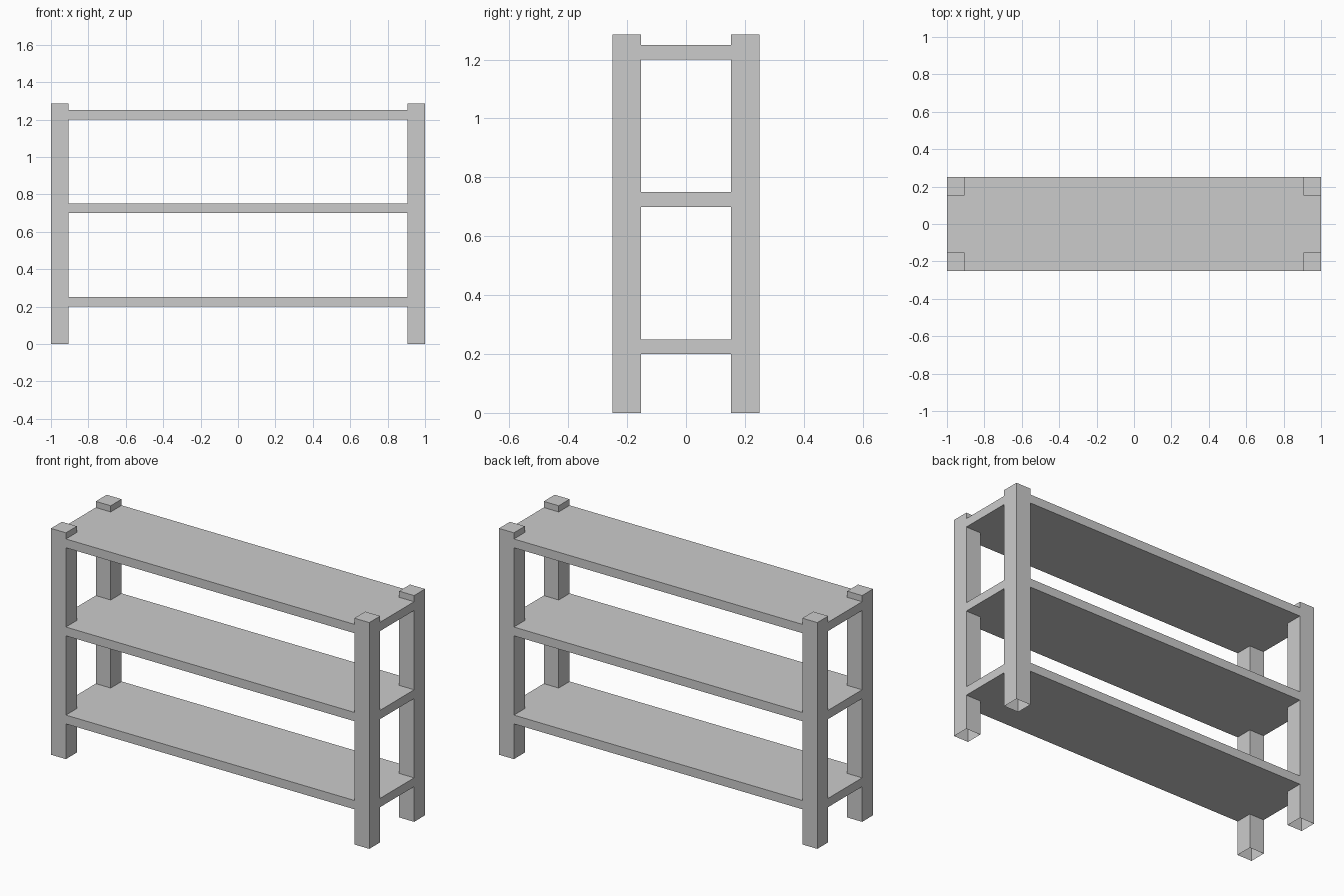
import bpy, bmesh

if "Cube" in bpy.data.objects:
    bpy.data.objects.remove(bpy.data.objects["Cube"])

X_OUT, X_IN = 1.0, 0.906
Y_OUT, Y_IN = 0.25, 0.152
POST_TOP = 1.285
SHELF_T = 0.05


def finish(name, bm):
    mesh = bpy.data.meshes.new(name)
    bm.to_mesh(mesh)
    bm.free()
    obj = bpy.data.objects.new(name, mesh)
    bpy.context.collection.objects.link(obj)


def prism(name, outline, z0, z1, skip_side=lambda a, b: False, bottom=True):
    """Extrude a counter-clockwise outline from z0 to z1."""
    bm = bmesh.new()
    low = [bm.verts.new((x, y, z0)) for x, y in outline]
    high = [bm.verts.new((x, y, z1)) for x, y in outline]
    bm.faces.new(high)
    if bottom:
        bm.faces.new(low[::-1])
    n = len(outline)
    for i in range(n):
        j = (i + 1) % n
        if not skip_side(outline[i], outline[j]):
            bm.faces.new((low[i], low[j], high[j], high[i]))
    finish(name, bm)


# Corner posts: hollow, open at the foot
for sy, depth in ((-1, "front"), (1, "back")):
    for sx, side in ((-1, "left"), (1, "right")):
        xa, xb = sorted((sx * X_IN, sx * X_OUT))
        ya, yb = sorted((sy * Y_IN, sy * Y_OUT))
        prism(f"{depth}_{side}_post",
              [(xa, ya), (xb, ya), (xb, yb), (xa, yb)],
              0.0, POST_TOP, bottom=False)

# Shelves: notched around the posts, flush with their outer faces
quarter = [(X_OUT, Y_IN), (X_IN, Y_IN), (X_IN, Y_OUT)]
mirror = [(-x, y) for x, y in reversed(quarter)]
half = quarter + mirror
outline = half + [(-x, -y) for x, y in half]


def against_post(a, b):
    # Notch walls are already formed by the posts
    mx, my = abs(a[0] + b[0]) / 2, abs(a[1] + b[1]) / 2
    return mx > 0.01 and my > 0.01


for name, z in (("lower_shelf", 0.2), ("middle_shelf", 0.7), ("top_shelf", 1.2)):
    prism(name, outline, z, z + SHELF_T, skip_side=against_post)
